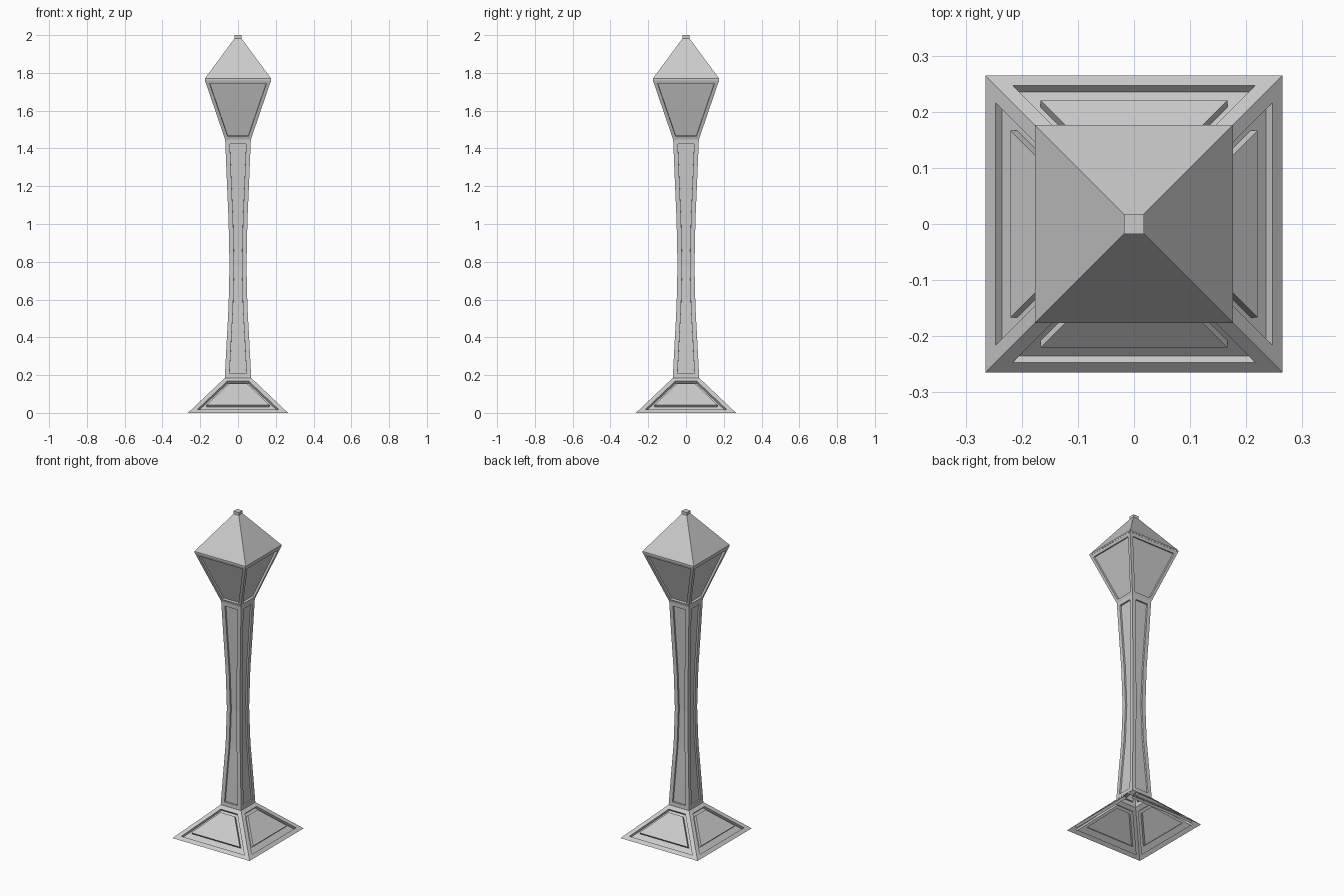
import bpy, bmesh
from mathutils import Vector

if "Cube" in bpy.data.objects:
    bpy.data.objects.remove(bpy.data.objects["Cube"])


def square_stack(levels):
    """Square tube through (half width, z) levels; returns bmesh and its four face columns."""
    bm = bmesh.new()
    rings = [[bm.verts.new((sx * w, sy * w, z))
              for sx, sy in ((-1, -1), (1, -1), (1, 1), (-1, 1))] for w, z in levels]
    columns = []
    for i in range(4):
        j = (i + 1) % 4
        columns.append([bm.faces.new((a[i], a[j], b[j], b[i]))
                        for a, b in zip(rings, rings[1:])])
    bm.normal_update()
    return bm, columns, rings


def inset(bm, faces, thickness, depth=0.0):
    bmesh.ops.inset_region(bm, faces=faces, thickness=thickness, depth=depth,
                           use_boundary=True, use_even_offset=True)
    bm.normal_update()


def finish(bm, name):
    mesh = bpy.data.meshes.new(name)
    bm.to_mesh(mesh)
    bm.free()
    ob = bpy.data.objects.new(name, mesh)
    bpy.context.collection.objects.link(ob)
    return ob


# Flared hollow base: grooved frame around a raised panel on each side
bm, columns, _ = square_stack([(0.265, 0.0), (0.07, 0.185)])
slope = Vector((0, 0, 1))
for col in columns:
    inset(bm, col, 0.025)
    inset(bm, col, 0.0003, -0.017)
    inset(bm, col, 0.018)
    # the groove is wider along the bottom edge
    face = col[0]
    vs = sorted(face.verts, key=lambda v: v.co.z)
    lo, hi = vs[:2], vs[2:]
    for v in lo:
        top = min(hi, key=lambda h: (h.co - v.co).length)
        v.co = v.co.lerp(top.co, 0.019 * 1.0 / 0.19)
    bm.normal_update()
    inset(bm, col, 0.0003, 0.017)
finish(bm, "base")

# Waisted shaft with a long recessed panel on each side
bm, columns, _ = square_stack([(0.07, 0.185), (0.061, 0.36), (0.05, 0.56), (0.045, 0.78),
                               (0.05, 1.02), (0.06, 1.25), (0.068, 1.447)])
for col in columns:
    inset(bm, col, 0.024)
    inset(bm, col, 0.0003, -0.01)
finish(bm, "shaft")

# Lantern head with recessed panes
bm, columns, _ = square_stack([(0.068, 1.447), (0.175, 1.76)])
for col in columns:
    inset(bm, col, 0.018)
    inset(bm, col, 0.0003, -0.012)
finish(bm, "lantern_head")

# Pyramid roof with a thin rim and a square tip
bm, columns, rings = square_stack([(0.176, 1.76), (0.176, 1.769), (0.018, 1.983), (0.018, 2.0)])
bm.faces.new(rings[-1])
finish(bm, "roof")
